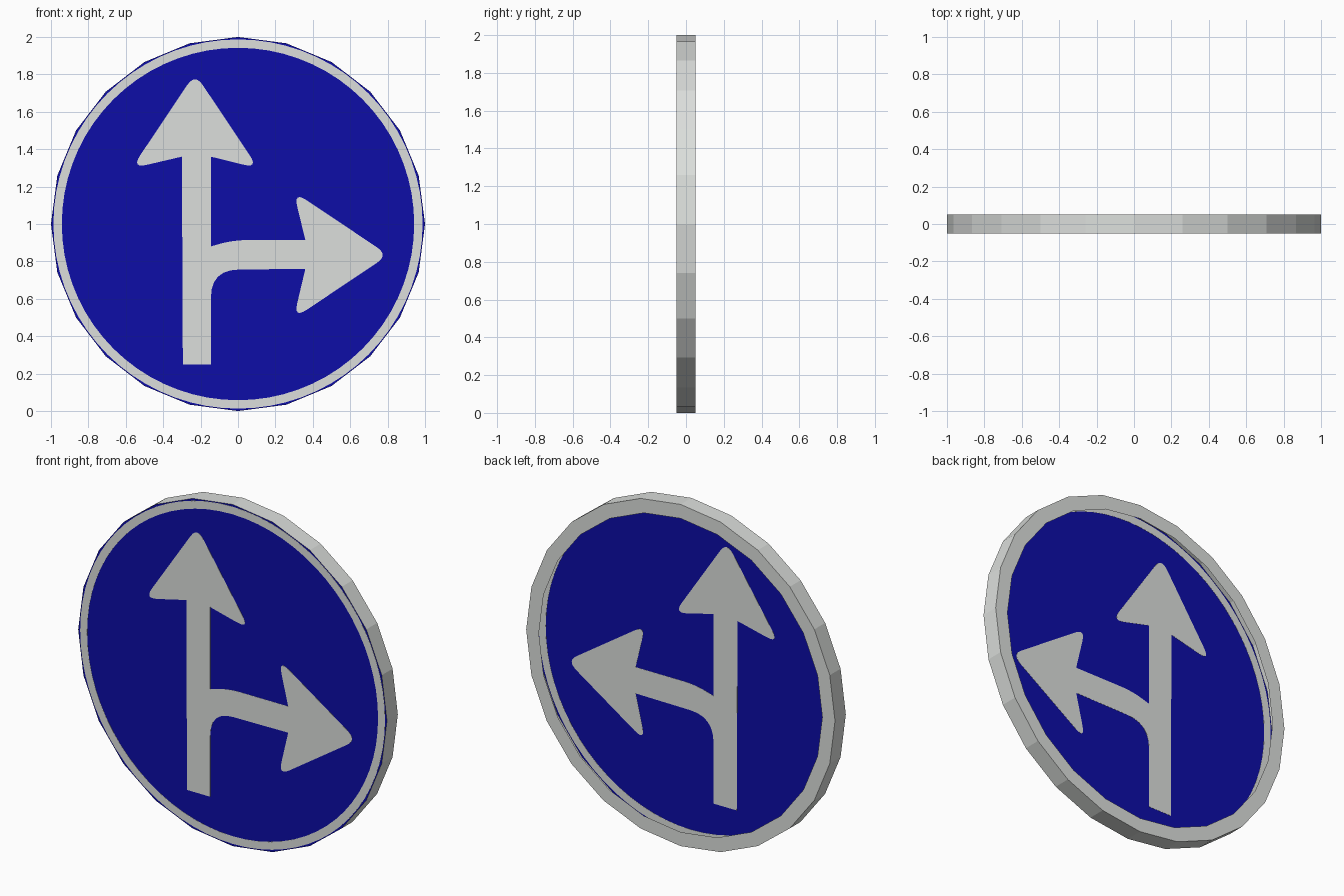
import bpy, bmesh, math
from mathutils import Vector

if "Cube" in bpy.data.objects:
    bpy.data.objects.remove(bpy.data.objects["Cube"])

SIDES = 24
FRONT, BACK = -0.049, 0.05


def material(name, rgb):
    m = bpy.data.materials.new(name)
    m.diffuse_color = (*rgb, 1)
    m.use_nodes = True
    m.node_tree.nodes["Principled BSDF"].inputs["Base Color"].default_value = m.diffuse_color
    return m


WHITE = material("sign white", (0.72, 0.74, 0.72))
BLUE = material("sign blue", (0.004, 0.004, 0.39))


def finish(bm, name, mat):
    me = bpy.data.meshes.new(name)
    bm.to_mesh(me)
    bm.free()
    me.materials.append(mat)
    ob = bpy.data.objects.new(name, me)
    bpy.context.collection.objects.link(ob)
    return ob


def circle(bm, r, y, n):
    return [bm.verts.new((r * math.cos(2 * math.pi * i / n), y,
                          1 + r * math.sin(2 * math.pi * i / n))) for i in range(n)]


def bridge(bm, a, b):
    n = len(a)
    for i in range(n):
        bm.faces.new((a[i], a[(i + 1) % n], b[(i + 1) % n], b[i]))


# blue disc, seen from the front and through the open back
bm = bmesh.new()
bm.faces.new(circle(bm, 1.0, FRONT, SIDES))
finish(bm, "sign_disc", BLUE)

# outer wall with a lip folded in around the back
bm = bmesh.new()
loops = [circle(bm, r, y, SIDES) for r, y in ((1, FRONT - 0.001), (1, BACK), (0.918, BACK))]
for a, b in zip(loops, loops[1:]):
    bridge(bm, b, a)
finish(bm, "rim", WHITE)

# thin border ring that shows on both sides of the disc
bm = bmesh.new()
loops = [circle(bm, r, FRONT + d, 72) for r, d in
         ((0.942, -0.001), (0.987, -0.001), (0.987, 0.001), (0.942, 0.001))]
for i in range(4):
    bridge(bm, loops[i], loops[(i + 1) % 4])
bmesh.ops.recalc_face_normals(bm, faces=bm.faces)
finish(bm, "border_ring", WHITE)

# arrow outline: x, z, corner rounding length
OUTLINE = [
    (-0.295, 0.25, 0), (-0.145, 0.25, 0),
    (-0.145, 0.755, 0.15), (0.36, 0.76, 0),                       # inner bend
    (0.297, 0.494, 0.085), (0.805, 0.834, 0.075), (0.297, 1.174, 0.085),  # right head
    (0.36, 0.914, 0), (-0.03, 0.914, 0.08), (-0.145, 0.88, 0),
    (-0.145, 1.36, 0),
    (0.11, 1.297, 0.085), (-0.23, 1.805, 0.075), (-0.57, 1.297, 0.085),   # upper head
    (-0.30, 1.36, 0),
]


def rounded(outline, steps=6):
    pts = []
    for i, (x, z, c) in enumerate(outline):
        p = Vector((x, z))
        if not c:
            pts.append(p)
            continue
        prev, nxt = Vector(outline[i - 1][:2]), Vector(outline[(i + 1) % len(outline)][:2])
        a, b = p + (prev - p).normalized() * c, p + (nxt - p).normalized() * c
        for k in range(steps + 1):
            t = k / steps
            pts.append(a * (1 - t) ** 2 + p * 2 * t * (1 - t) + b * t * t)
    return pts


# thin arrow plate that shows on both sides of the disc
bm = bmesh.new()
outline = rounded(OUTLINE)
near = [bm.verts.new((p.x, FRONT - 0.001, p.y)) for p in outline]
far = [bm.verts.new((p.x, FRONT + 0.001, p.y)) for p in outline]
bm.faces.new(near)
bm.faces.new(far[::-1])
bridge(bm, far, near)
bmesh.ops.recalc_face_normals(bm, faces=bm.faces)
bmesh.ops.triangulate(bm, faces=[f for f in bm.faces if len(f.verts) > 4])
finish(bm, "arrows", WHITE)
